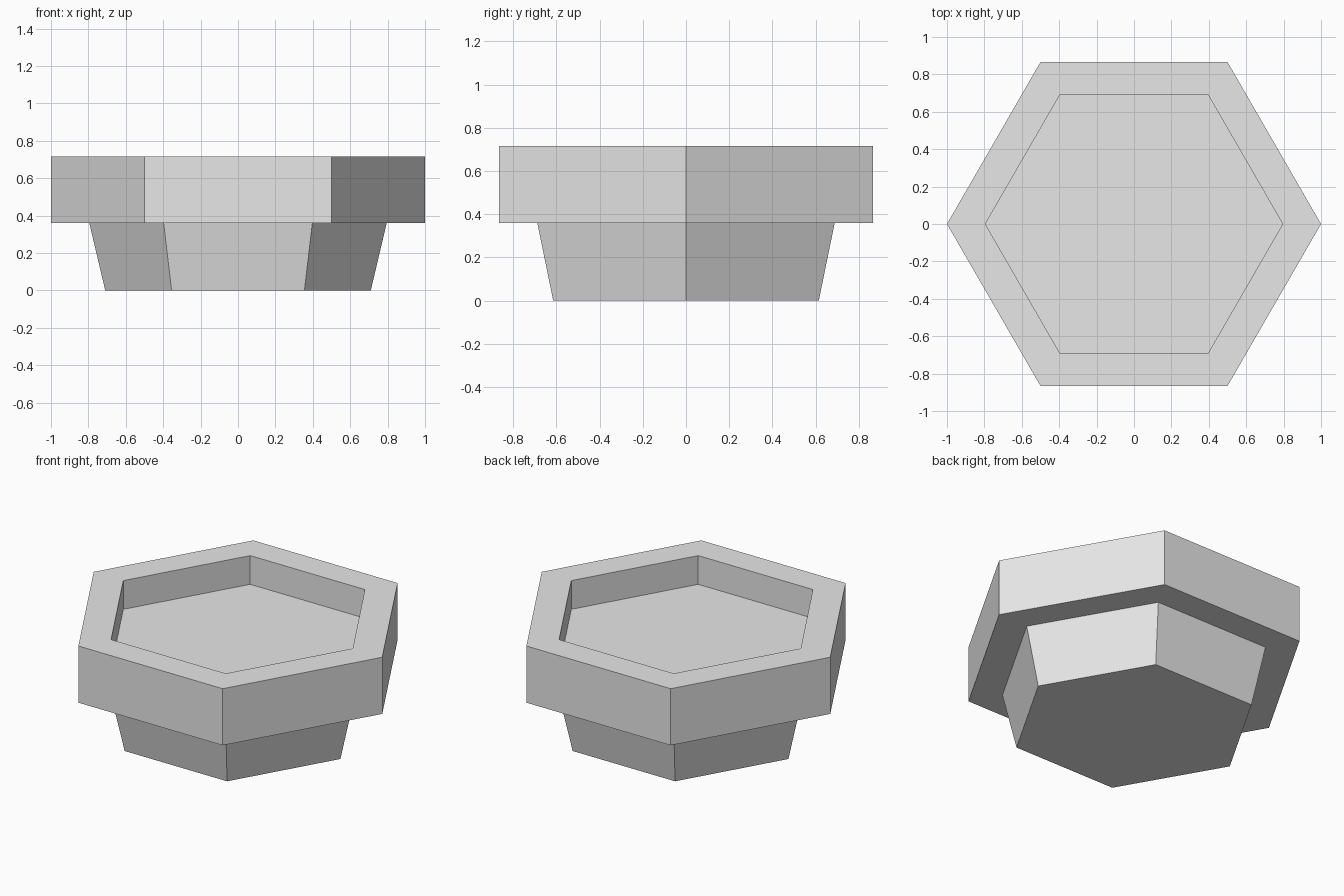
import bpy, bmesh, math

if "Cube" in bpy.data.objects:
    bpy.data.objects.remove(bpy.data.objects["Cube"])

SIDES = 6

# Single flat colour
grey = bpy.data.materials.new("light grey")
grey.diffuse_color = (0.8, 0.8, 0.8, 1.0)
grey.use_nodes = True
grey.node_tree.nodes["Principled BSDF"].inputs["Base Color"].default_value = grey.diffuse_color

# Outline as (radius, height), from the base, around the rim, to the recessed floor
PROFILE = [
    (0.71, 0.0),      # foot
    (0.795, 0.36),    # top of the tapered base
    (1.0, 0.36),      # underside of the rim
    (1.0, 0.715),     # outer top edge
    (0.795, 0.715),   # inner top edge
    (0.795, 0.535),   # recessed floor
]


def hex_ring(bm, radius, z):
    return [bm.verts.new((radius * math.cos(math.tau * i / SIDES),
                          radius * math.sin(math.tau * i / SIDES), z))
            for i in range(SIDES)]


bm = bmesh.new()
rings = [hex_ring(bm, r, z) for r, z in PROFILE]

# Side walls between neighbouring rings
for low, high in zip(rings, rings[1:]):
    for i in range(SIDES):
        j = (i + 1) % SIDES
        bm.faces.new((low[i], low[j], high[j], high[i]))

# Bottom and recessed floor
bm.faces.new(rings[0][::-1])
bm.faces.new(rings[-1])
bmesh.ops.recalc_face_normals(bm, faces=bm.faces)

mesh = bpy.data.meshes.new("hexagonal_planter")
bm.to_mesh(mesh)
bm.free()
mesh.materials.append(grey)
planter = bpy.data.objects.new("hexagonal_planter", mesh)
bpy.context.collection.objects.link(planter)
